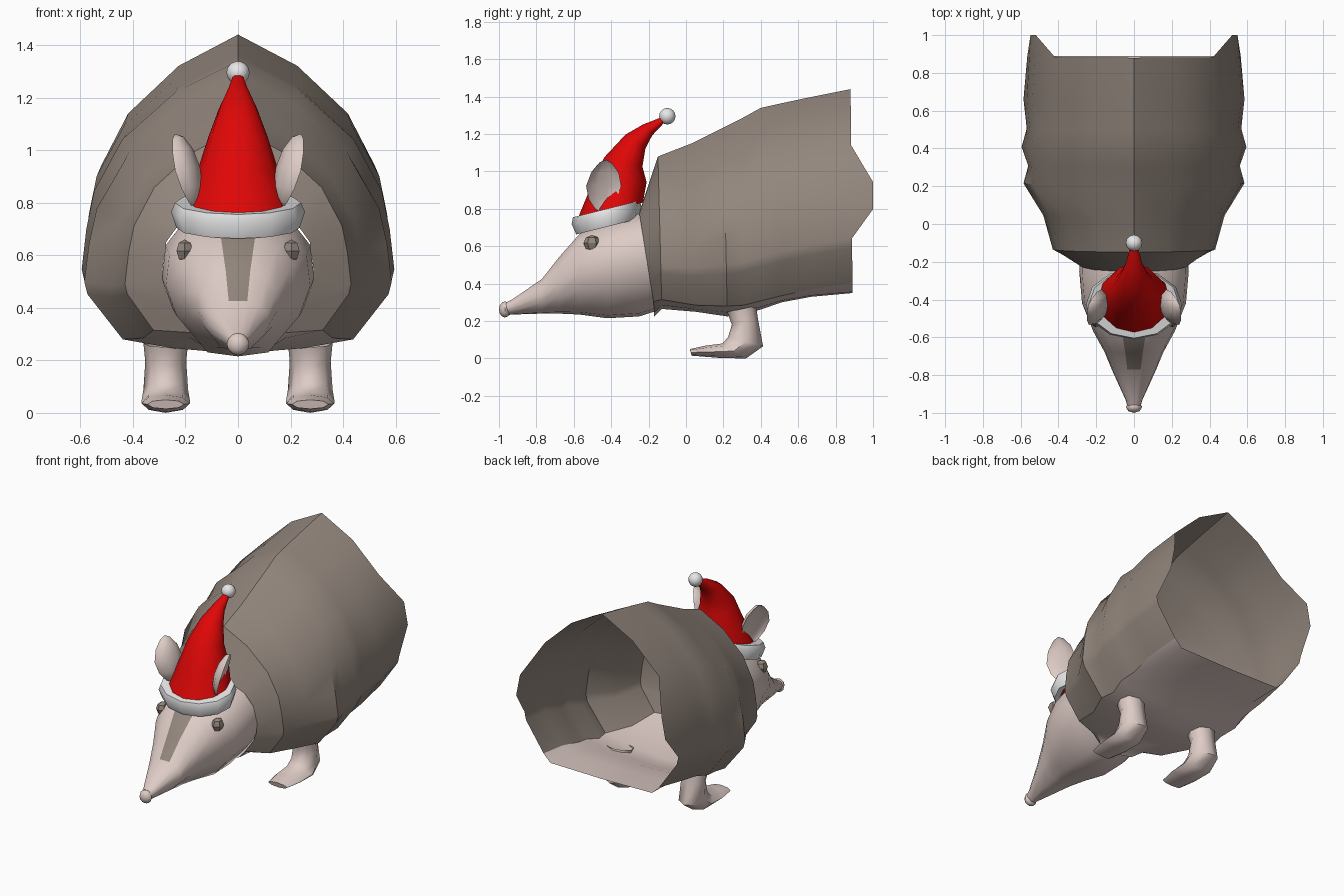
import bpy, bmesh, math
from mathutils import Matrix, Vector

if "Cube" in bpy.data.objects:
    bpy.data.objects.remove(bpy.data.objects["Cube"])


def material(name, rgb):
    m = bpy.data.materials.new(name)
    m.diffuse_color = (*rgb, 1)
    m.use_nodes = True
    m.node_tree.nodes["Principled BSDF"].inputs["Base Color"].default_value = m.diffuse_color
    return m


BROWN = material("shell brown", (0.29, 0.24, 0.205))
PINK = material("skin pink", (0.73, 0.60, 0.56))
RED = material("hat red", (0.74, 0.002, 0.002))
WHITE = material("fur white", (0.80, 0.80, 0.80))


def finish(name, bm, mats, angle=50):
    bmesh.ops.recalc_face_normals(bm, faces=bm.faces)
    me = bpy.data.meshes.new(name)
    bm.to_mesh(me)
    bm.free()
    ob = bpy.data.objects.new(name, me)
    bpy.context.collection.objects.link(ob)
    for m in mats:
        me.materials.append(m)
    bpy.ops.object.select_all(action='DESELECT')
    ob.select_set(True)
    bpy.context.view_layer.objects.active = ob
    bpy.ops.object.shade_smooth_by_angle(angle=math.radians(angle))
    return ob


def loft(rings, closed=True, caps=(False, False)):
    bm = bmesh.new()
    vs = [[bm.verts.new(p) for p in r] for r in rings]
    n = len(vs[0])
    for a, b in zip(vs, vs[1:]):
        for i in range(n if closed else n - 1):
            j = (i + 1) % n
            bm.faces.new((a[i], a[j], b[j], b[i]))
    for use, r in zip(caps, (vs[0], vs[-1])):
        if use:
            bm.faces.new(r)
    return bm


def ellipse(y, z, rx, ry, tilt, n=12, x=0):
    """Ring around (x, y, z) whose back is raised by the tilt angle."""
    t = math.radians(tilt)
    return [(x + rx * math.sin(a), y + ry * math.cos(a) * math.cos(t), z + ry * math.cos(a) * math.sin(t))
            for a in (2 * math.pi * i / n for i in range(n))]


def ball(name, loc, scale, mat, seg=8, rings=6, smooth=50):
    bm = bmesh.new()
    bmesh.ops.create_uvsphere(bm, u_segments=seg, v_segments=rings, radius=1)
    bmesh.ops.transform(bm, verts=bm.verts, matrix=Matrix.Translation(loc) @ Matrix.Diagonal((*scale, 1)))
    return finish(name, bm, [mat], smooth)


# Shell: arched sections with shallow bands, open at the back
ARCH = [(0.75, 0), (0.98, 0.18), (1, 0.23), (0.97, 0.38), (0.92, 0.52), (0.74, 0.71), (0.4, 0.885)]
NECK = [(0.6, 0.05), (0.86, 0.25), (0.96, 0.38), (1, 0.52), (0.95, 0.74), (0.75, 0.9), (0.38, 0.99)]
# y at bottom, y at top, half width, top z, bottom z, belly z
SECTIONS = [(-0.17, -0.25, 0.288, 0.78, 0.28, 0.225),
            (-0.13, -0.15, 0.43, 1.08, 0.315, 0.265),
            (0.05, 0.03, 0.48, 1.15, 0.285, 0.25),
            (0.22, 0.20, 0.585, 1.235, 0.28, 0.225),
            (0.31, 0.30, 0.56, 1.285, 0.285, 0.235),
            (0.41, 0.40, 0.595, 1.34, 0.31, 0.265),
            (0.51, 0.49, 0.568, 1.36, 0.335, 0.30),
            (0.67, 0.63, 0.585, 1.39, 0.37, 0.33),
            (0.89, 0.88, 0.565, 1.44, 0.405, 0.35)]
shell_rings, belly_rings = [], []
for y0, y1, w, zt, zb, zm in SECTIONS:
    half = []
    for k, (fx, fz) in enumerate(NECK if y0 < -0.15 else ARCH):
        y = y0 + (y1 - y0) * fz
        if y0 > 0.8 and k in (3, 4):      # rear edge bulges at the sides
            y = 1.0
        half.append((fx * w, y, zb + fz * (zt - zb)))
    shell_rings.append(half + [(0, y1, zt)] + [(-x, y, z) for x, y, z in reversed(half)])
    # belly: rounded in front, flatter towards the back
    t = min(1, max(0, (y0 - 0.2) / 0.6))
    edge = [half[0], ((0.42 + 0.24 * t) * w, y0, zm + (zb - zm) * (0.4 - 0.3 * t))]
    belly_rings.append(edge + [(0, y0, zm)] + [(-x, y, z) for x, y, z in reversed(edge)])
finish("shell", loft(shell_rings, closed=False), [BROWN], 35)
finish("belly", loft(belly_rings, closed=False), [PINK])

# Head: egg-shaped sections tapering to the snout
EGG = [(0.42, 0.03), (0.85, 0.3), (1, 0.52), (0.95, 0.75), (0.7, 0.92), (0.3, 1)]
HEAD = [(-0.98, 0.03, 0.23, 0.29), (-0.93, 0.045, 0.235, 0.315), (-0.77, 0.118, 0.24, 0.425),
        (-0.68, 0.155, 0.24, 0.54), (-0.57, 0.215, 0.235, 0.665), (-0.42, 0.275, 0.215, 0.73),
        (-0.25, 0.29, 0.225, 0.775), (-0.14, 0.28, 0.26, 0.78)]
head_rings = []
for y, w, zb, zt in HEAD:
    half = [(fx * w, y, zb + fz * (zt - zb)) for fx, fz in EGG]
    head_rings.append([(0, y, zb)] + half + [(-x, y, z) for x, y, z in reversed(half)])
bm = loft(head_rings, caps=(True, False))
for f in bm.faces:                        # brown stripe on the forehead
    c = f.calc_center_median()
    if abs(c.x) < 0.001 and c.y > -0.77 and c.z > 0.4:
        f.material_index = 1
finish("head", bm, [PINK, BROWN])
ball("nose", (0, -0.968, 0.262), (0.043, 0.032, 0.043), PINK)

# Hat: fur band, drooping cone and bobble
band = [ellipse(-0.42, 0.71, 0.20, 0.15, 14), ellipse(-0.42, 0.705, 0.235, 0.172, 14),
        ellipse(-0.425, 0.765, 0.255, 0.192, 14), ellipse(-0.425, 0.80, 0.24, 0.185, 14),
        ellipse(-0.42, 0.80, 0.18, 0.15, 14)]
finish("hat_band", loft(band), [WHITE])
cone = [ellipse(-0.405, 0.79, 0.195, 0.18, 14), ellipse(-0.36, 0.93, 0.152, 0.15, 5),
        ellipse(-0.335, 1.05, 0.113, 0.105, -14), ellipse(-0.27, 1.16, 0.072, 0.065, -35),
        ellipse(-0.205, 1.222, 0.042, 0.038, -50), ellipse(-0.12, 1.278, 0.02, 0.015, -60)]
finish("hat_cone", loft(cone, caps=(False, True)), [RED])
ball("hat_bobble", (0, -0.10, 1.295), (0.044, 0.044, 0.044), WHITE, 12, 8)

# Legs: front/top point (y, z), back/bottom point (y, z), half width
LEG = [(0.22, 0.25, 0.375, 0.28, 0.085), (0.245, 0.18, 0.385, 0.21, 0.078), (0.225, 0.115, 0.412, 0.065, 0.085),
       (0.195, 0.08, 0.32, 0.0, 0.093), (0.10, 0.068, 0.18, 0.003, 0.092), (0.02, 0.05, 0.03, 0.015, 0.07)]
for side, s in (("left", -1), ("right", 1)):
    rings = []
    for fy, fz, by, bz, w in LEG:
        d = Vector((by - fy, bz - fz))
        tilt = math.degrees(math.atan2(d.y, d.x))
        rings.append(ellipse((fy + by) / 2, (fz + bz) / 2, w, d.length / 2, tilt, 8, s * 0.275))
    finish(side + "_front_leg", loft(rings, caps=(False, True)), [PINK])

    # Eyes
    ball(side + "_eye", (s * 0.203, -0.503, 0.617), (0.036, 0.045, 0.043), BROWN, 6, 4, 20)

    # Ears: pointed leaf hollowed on its outer side
    bm = bmesh.new()
    bmesh.ops.create_uvsphere(bm, u_segments=10, v_segments=6, radius=1)
    for v in bm.verts:
        if v.co.x > 0:
            v.co.x *= -0.35
        v.co.y *= 1 - 0.35 * v.co.z ** 2
    m = (Matrix.Translation((0.205, -0.44, 0.922)) @ Matrix.Rotation(math.radians(20), 4, 'Z')
         @ Matrix.Rotation(math.radians(15), 4, 'Y') @ Matrix.Diagonal((0.058, 0.1, 0.146, 1)))
    bmesh.ops.transform(bm, verts=bm.verts, matrix=Matrix.Diagonal((s, 1, 1, 1)) @ m)
    finish(side + "_ear", bm, [PINK])
